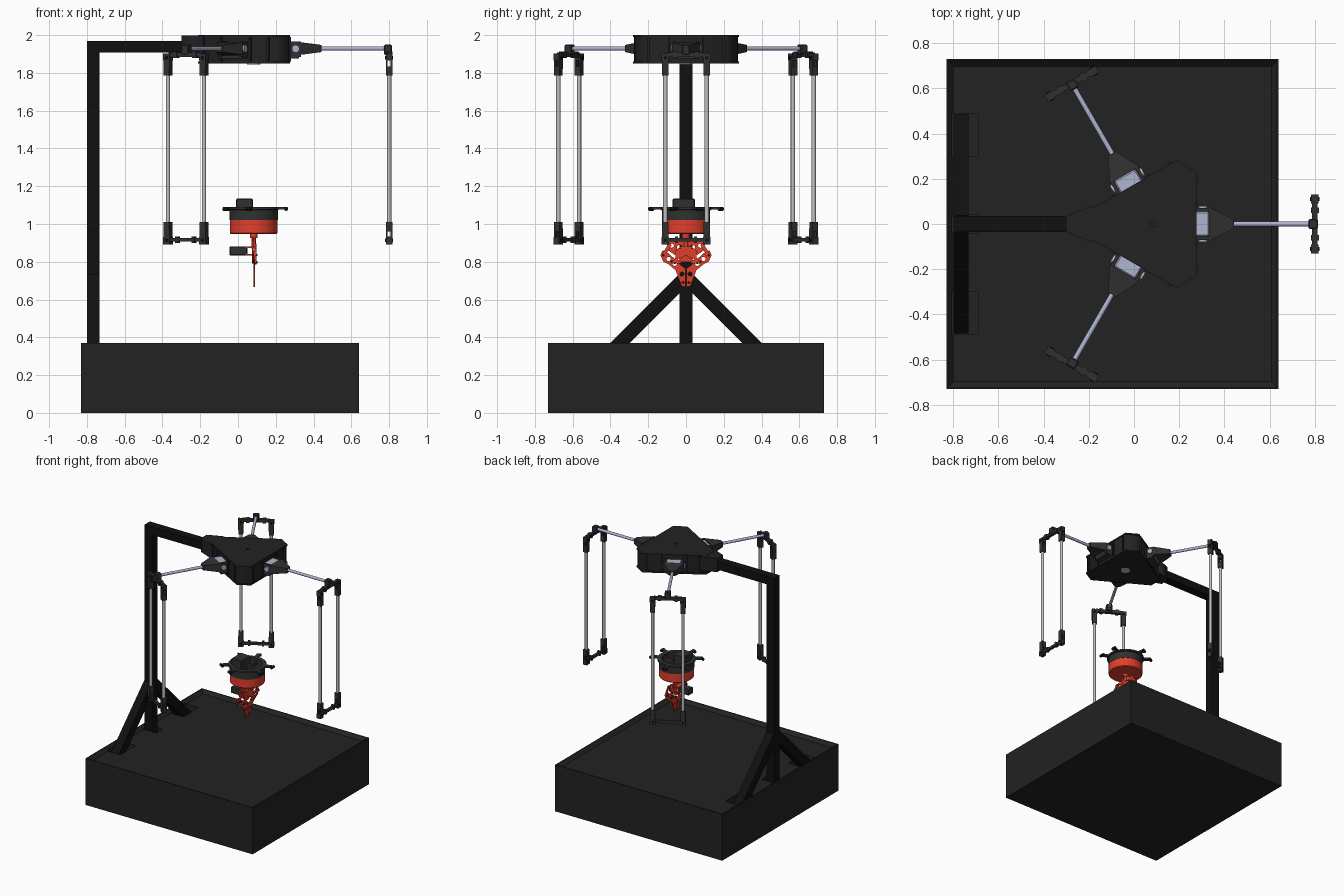
import bpy, bmesh
from math import sin, cos, pi, radians
from mathutils import Matrix, Vector

if "Cube" in bpy.data.objects:
    bpy.data.objects.remove(bpy.data.objects["Cube"])

CX = 0.083                                   # robot axis
I = Matrix.Identity(4)
AXIS = Matrix.Translation((CX, 0, 0))


def material(name, rgb):
    m = bpy.data.materials.new(name)
    m.diffuse_color = (*rgb, 1)
    m.use_nodes = True
    m.node_tree.nodes["Principled BSDF"].inputs["Base Color"].default_value = m.diffuse_color
    return m


BASE = material("dark_grey", (0.016, 0.016, 0.016))
BLACK = material("black", (0.005, 0.005, 0.005))
PLASTIC = material("plastic", (0.03, 0.03, 0.03))
RED = material("red", (0.75, 0.05, 0.025))
BLUE = material("blue_silver", (0.42, 0.46, 0.62))
STEEL = material("steel", (0.5, 0.53, 0.52))


def finish(name, mesh, mat, M=I, smooth=False):
    ob = bpy.data.objects.new(name, mesh)
    bpy.context.collection.objects.link(ob)
    mesh.materials.clear()
    mesh.materials.append(mat)
    ob.matrix_world = M
    if smooth:
        bpy.context.view_layer.objects.active = ob
        bpy.ops.object.select_all(action='DESELECT')
        ob.select_set(True)
        bpy.ops.object.shade_smooth_by_angle(angle=radians(35))
    return ob


def from_bm(name, bm, mat, M=I, smooth=False):
    bmesh.ops.recalc_face_normals(bm, faces=bm.faces)
    me = bpy.data.meshes.new(name)
    bm.to_mesh(me)
    bm.free()
    return finish(name, me, mat, M, smooth)


def boxes(name, spans, mat, M=I, bevel=0):
    """One object from boxes given as (x0, x1, y0, y1, z0, z1)."""
    bm = bmesh.new()
    for x0, x1, y0, y1, z0, z1 in spans:
        T = Matrix.Translation(((x0+x1)/2, (y0+y1)/2, (z0+z1)/2)) @ Matrix.Diagonal((x1-x0, y1-y0, z1-z0, 1))
        bmesh.ops.create_cube(bm, size=1, matrix=T)
    if bevel:
        bmesh.ops.bevel(bm, geom=bm.edges[:], offset=bevel, segments=1, affect='EDGES')
    return from_bm(name, bm, mat, M)


def rod(name, a, b, r, mat, M=I, r2=None, seg=20):
    a, b = Vector(a), Vector(b)
    d = b - a
    T = Matrix.Translation((a+b)/2) @ d.to_track_quat('Z', 'Y').to_matrix().to_4x4()
    bm = bmesh.new()
    bmesh.ops.create_cone(bm, cap_ends=True, segments=seg, radius1=r, radius2=r2 or r, depth=d.length, matrix=T)
    return from_bm(name, bm, mat, M, True)


def lathe(name, profile, mat, M, seg=48):
    bm = bmesh.new()
    vs = [bm.verts.new((r, 0, z)) for r, z in profile]
    es = [bm.edges.new((vs[i], vs[i+1])) for i in range(len(vs)-1)]
    bmesh.ops.spin(bm, geom=vs+es, cent=(0, 0, 0), axis=(0, 0, 1), angle=2*pi, steps=seg)
    bmesh.ops.remove_doubles(bm, verts=bm.verts, dist=1e-5)
    return from_bm(name, bm, mat, M, True)


def circle(x, y, r, n=16):
    return [(x + r*cos(2*pi*i/n), y + r*sin(2*pi*i/n)) for i in range(n)]


def plate(name, loops, half, mat, M):
    """Extruded flat plate; later loops are holes."""
    cu = bpy.data.curves.new(name, 'CURVE')
    cu.dimensions, cu.fill_mode, cu.extrude = '2D', 'BOTH', half
    for lp in loops:
        s = cu.splines.new('POLY')
        s.points.add(len(lp)-1)
        for p, (x, y) in zip(s.points, lp):
            p.co = (x, y, 0, 1)
        s.use_cyclic_u = True
    tmp = bpy.data.objects.new("tmp", cu)
    me = bpy.data.meshes.new_from_object(tmp)
    bpy.data.objects.remove(tmp)
    return finish(name, me, mat, M)


# base block with a sunken top and pockets for the frame feet
bm = bmesh.new()
bmesh.ops.create_cube(bm, size=1, matrix=Matrix.Translation((-0.095, 0, 0.185)) @ Matrix.Diagonal((1.47, 1.46, 0.37, 1)))
top = max(bm.faces, key=lambda f: f.calc_center_median().z)
bmesh.ops.inset_region(bm, faces=[top], thickness=0.01)
bmesh.ops.inset_region(bm, faces=[top], thickness=0.035, depth=-0.025)
base = from_bm("base_block", bm, BASE)
pockets = boxes("pocket_cutter", [(-0.805, -0.69, y-w, y+w, 0.26, 0.5)
                                  for y, w in ((-0.395, 0.095), (0, 0.04), (0.395, 0.095))], BASE)
pockets.hide_render = True
pockets.hide_viewport = True
mod = base.modifiers.new("pockets", 'BOOLEAN')
mod.object = pockets
mod.solver = 'EXACT'

# gantry frame
boxes("frame_post", [(-0.80, -0.733, -0.035, 0.035, 0.26, 1.97)], BLACK)
boxes("frame_beam", [(-0.733, -0.1, -0.035, 0.035, 1.908, 1.97)], BLACK)
for s in (-1, 1):
    T = Matrix.Translation((-0.766, s*0.235, 0.485)) @ Matrix.Rotation(s*pi/4, 4, 'X')
    boxes("frame_brace", [(-0.033, 0.033, -0.037, 0.037, -0.315, 0.315)], BLACK, T)

# top housing: triangle with cut corners
tri = [(0.30*cos(radians(a)), 0.30*sin(radians(a))) for k in range(3) for a in (120*k+50, 120*k+70)]
inner = [(x*0.97, y*0.97) for x, y in tri]
plate("housing_body", [inner], 0.07, BASE, Matrix.Translation((CX, 0, 1.922)))
plate("housing_top_plate", [tri, circle(0, 0, 0.012)], 0.005, BASE, Matrix.Translation((CX, 0, 1.995)))
plate("housing_bottom_plate", [tri], 0.005, BASE, Matrix.Translation((CX, 0, 1.855)))
plate("beam_clamp", [[(-0.3, -0.035), (-0.18, -0.085), (-0.18, 0.085), (-0.3, 0.035)]], 0.055, BASE,
      Matrix.Translation((0, 0, 1.943)))
rod("underside_port", (0, 0, 1.845), (0, 0, 1.852), 0.035, STEEL, AXIS)
for x in (-0.2, -0.14):
    rod("clamp_bolt", (x, 0, 1.99), (x, 0, 2.0), 0.008, BLACK, seg=6)

# three identical arms, local x points outward
for k in range(3):
    M = AXIS @ Matrix.Rotation(2*pi*k/3, 4, 'Z')
    boxes("housing_side_ribs", [(0.17, 0.198, s*y-0.006, s*y+0.006, 1.86, 1.99)
                                for s in (-1, 1) for y in (0.09, 0.2)], BASE, M)
    boxes("arm_motor", [(0.18, 0.25, -0.055, 0.055, 1.895, 1.96)], BLUE, M, 0.006)
    boxes("motor_bracket", [(0.17, 0.25, s*0.063-0.007, s*0.063+0.007, 1.885, 1.965) for s in (-1, 1)]
          + [(0.17, 0.24, -0.07, 0.07, 1.875, 1.893)], PLASTIC, M)
    for s in (-1, 1):
        rod("motor_pivot", (0.222, s*0.068, 1.928), (0.222, s*0.08, 1.928), 0.02, BLUE, M)
    # tapered socket between motor and arm
    bm = bmesh.new()
    bmesh.ops.create_cube(bm, size=1)
    for v in bm.verts:
        out = v.co.x > 0
        v.co = (0.36 if out else 0.25, v.co.y*(0.04 if out else 0.15), 1.929 + v.co.z*(0.038 if out else 0.066))
    from_bm("arm_socket", bm, PLASTIC, M)
    rod("upper_arm", (0.35, 0, 1.929), (0.71, 0, 1.929), 0.011, BLUE, M)
    # elbow crossbar
    boxes("elbow_cap", [(0.69, 0.732, -0.022, 0.022, 1.895, 1.95)], PLASTIC, M, 0.005)
    boxes("elbow_bar", [(0.705, 0.73, -0.1, 0.1, 1.885, 1.908)]
          + [(0.70, 0.735, s*0.06-0.012, s*0.06+0.012, 1.88, 1.912) for s in (-1, 1)], PLASTIC, M)
    boxes("lower_bar", [(0.707, 0.728, -0.1, 0.1, 0.907, 0.925)]
          + [(0.705, 0.73, s*0.05-0.008, s*0.05+0.008, 0.90, 0.935) for s in (-1, 1)], PLASTIC, M)
    for s in (-1, 1):
        y = s*0.11
        rod("forearm_rod", (0.717, y, 0.98), (0.717, y, 1.81), 0.0115, STEEL, M)
        for z, d, label in ((1.9, -1, "upper"), (0.895, 1, "lower")):
            # open fork joint: two cheeks, a cap, a pin and a rod socket
            def zs(a, b):
                return tuple(sorted((z+d*a, z+d*b)))
            boxes(label + "_joint_fork",
                  [(0.70, 0.709, y-0.018, y+0.018, *zs(0, 0.08)),
                   (0.725, 0.734, y-0.018, y+0.018, *zs(0, 0.08)),
                   (0.70, 0.734, y-0.02, y+0.02, *zs(-0.003, 0.035)),
                   (0.70, 0.734, y-0.017, y+0.017, *zs(0.065, 0.115))], PLASTIC, M)
            rod(label + "_joint_pin", (0.696, y, z+d*0.02), (0.738, y, z+d*0.02), 0.009, BLACK, M, seg=12)

# moving platform
lathe("platform_cup", [(0, 1.02), (0.128, 1.02), (0.128, 1.075), (0.138, 1.077), (0.138, 1.09),
                       (0.105, 1.09), (0.105, 1.04), (0, 1.04)], PLASTIC, AXIS)
for k in range(3):
    for s in (-1, 1):
        M = AXIS @ Matrix.Rotation(radians(120*k + 22*s), 4, 'Z')
        boxes("platform_prong", [(0.105, 0.18, -0.013, 0.013, 1.076, 1.09)], PLASTIC, M)
        M = AXIS @ Matrix.Rotation(radians(120*k), 4, 'Z')
        rod("prong_tip", (0.172, s*0.052, 1.08), (0.172, s*0.086, 1.08), 0.011, BLACK, M, seg=12)
boxes("platform_motor", [(-0.01, 0.08, -0.072, 0.048, 1.04, 1.135)], PLASTIC, bevel=0.006)
boxes("platform_spokes", [(-0.03, 0.19, -0.012, 0.012, 1.04, 1.075), (0.071, 0.095, -0.1, 0.1, 1.04, 1.075)], PLASTIC)

# red turntable and wrist
lathe("turntable", [(0, 0.947), (0.12, 0.947), (0.126, 0.953), (0.126, 1.02), (0, 1.02)], RED, AXIS)
rod("wrist_flange", (0, 0, 0.925), (0, 0, 0.95), 0.02, RED, AXIS)
rod("wrist_shaft", (0, 0, 0.87), (0, 0, 0.93), 0.011, RED, AXIS)
boxes("gripper_bracket", [(0.04, 0.095, -0.035, 0.035, 0.832, 0.842), (0.04, 0.095, -0.035, 0.035, 0.872, 0.882),
                          (0.088, 0.098, -0.03, 0.03, 0.835, 0.88)], RED)
boxes("gripper_servo", [(-0.045, 0.05, -0.03, 0.03, 0.833, 0.882)], PLASTIC, bevel=0.005)

# gripper plates stand in the y-z plane
def upright(x):
    return Matrix(((0, 0, 1, x), (1, 0, 0, 0), (0, 1, 0, 0), (0, 0, 0, 1)))


def both(pts):
    return pts + [(-y, z) for y, z in reversed(pts)]


plate("gripper_back_plate",
      [both([(0.02, 0.80), (0.05, 0.83), (0.095, 0.86), (0.1, 0.89), (0.085, 0.912), (0.05, 0.905), (0.02, 0.93)])]
      + [circle(s*y, z, r) for s in (-1, 1) for y, z, r in ((0.035, 0.875, 0.014), (0.075, 0.885, 0.011))]
      + [circle(0, 0.85, 0.014)], 0.004, RED, upright(0.078))
for s in (-1, 1):
    jaw = [(0.002, 0.667), (0.022, 0.67), (0.04, 0.715), (0.055, 0.755), (0.09, 0.785), (0.12, 0.80), (0.135, 0.835),
           (0.125, 0.86), (0.105, 0.855), (0.06, 0.815), (0.025, 0.78), (0.002, 0.765)]
    holes = [circle(0.015, 0.69, 0.006), circle(0.022, 0.735, 0.011), circle(0.06, 0.79, 0.012),
             circle(0.092, 0.815, 0.011), circle(0.115, 0.837, 0.008)]
    plate("gripper_jaw", [[(s*y, z) for y, z in lp] for lp in [jaw]+holes], 0.004, RED, upright(0.086))
    # drive gear and parallel links
    gear = [(s*0.032 + r*cos(pi*i/16), 0.845 + r*sin(pi*i/16)) for i in range(32) for r in (0.03 if i % 2 else 0.025,)]
    plate("gripper_gear", [gear, circle(s*0.032, 0.845, 0.008)], 0.004, RED, upright(0.095))
    for (a, b), (c, d) in (((0.035, 0.85), (0.06, 0.795)), ((0.085, 0.89), (0.12, 0.835)), ((0.03, 0.80), (0.075, 0.80))):
        v = Vector((c-a, d-b)).normalized()*0.009
        link = [(a-v.y, b+v.x), (a-v.x, b-v.y), (a+v.y, b-v.x), (c+v.y, d-v.x), (c+v.x, d+v.y), (c-v.y, d+v.x)]
        plate("gripper_link", [[(s*y, z) for y, z in link]], 0.004, RED, upright(0.095))
        rod("link_pin", (0.075, s*c, d), (0.102, s*c, d), 0.005, BLACK, seg=10)
